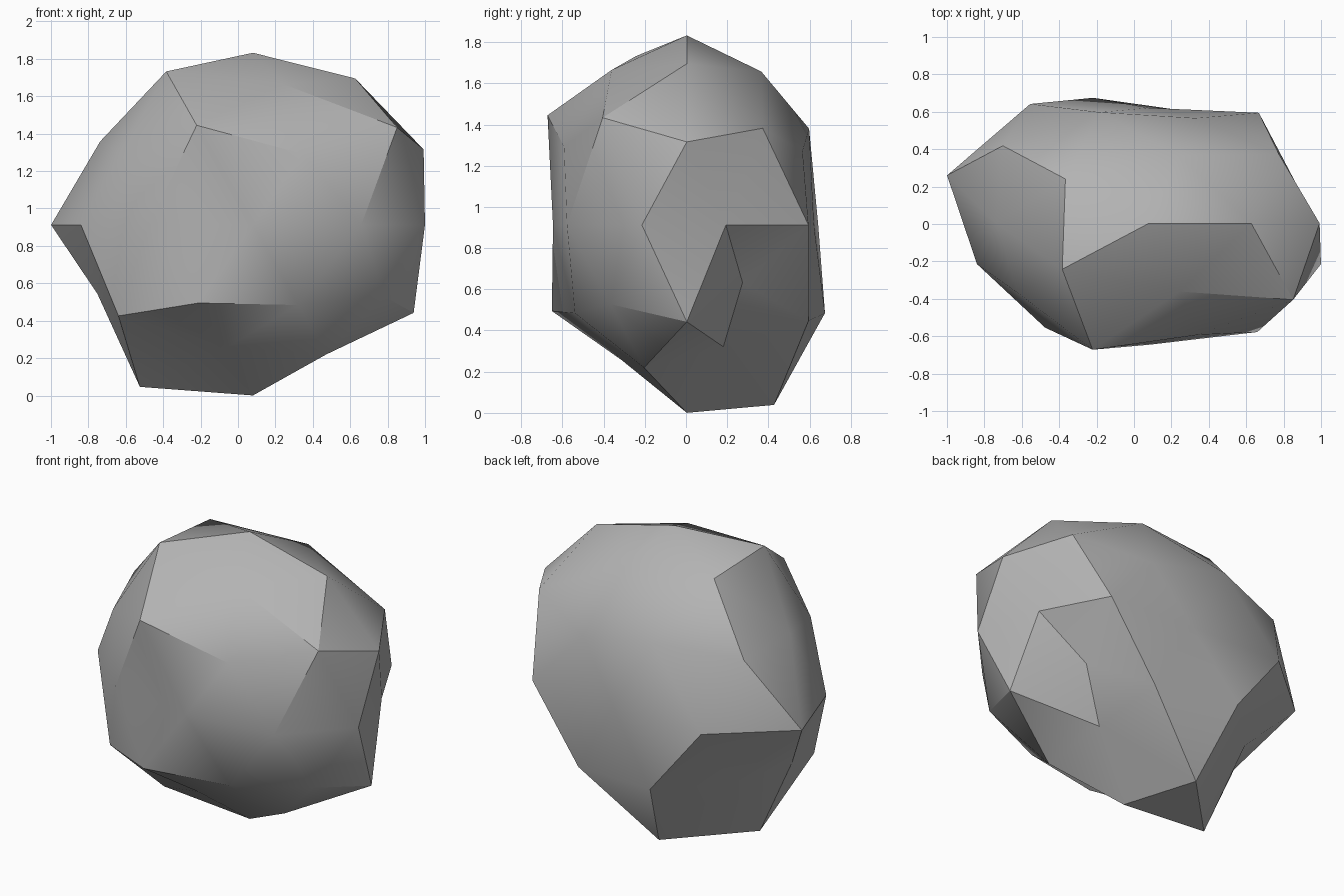
import bpy, bmesh, math

if "Cube" in bpy.data.objects:
    bpy.data.objects.remove(bpy.data.objects["Cube"])

# Radius of every icosphere vertex: one row per height ring, ordered by angle from +x
RINGS = [
    [1.04],                                                          # top
    [1.04, 0.99, 1.05, 1.09, 1.00],
    [1.01, 1.005, 0.96, 1.145, 1.12],
    [1.02, 0.905, 1.08, 0.97, 0.96],
    [0.84, 1.0, 0.845, 1.08, 1.135, 0.967, 0.945, 0.89, 0.985, 0.967],  # waist
    [0.705, 1.08, 0.93, 1.055, 0.97],
    [1.01, 1.0, 0.92, 1.045, 0.92],
    [0.785, 1.16, 1.15, 0.87, 0.92],
    [1.03],                                                          # bottom
]
SCALE = (1.0, 0.73, 0.885)
CENTRE = (0.08, 0.004, 0.912)

# Boulder: dented, squashed icosphere
bm = bmesh.new()
bmesh.ops.create_icosphere(bm, subdivisions=2, radius=1.0)
for v in bm.verts:
    v.co.normalize()


def angle(v):
    return round(math.degrees(math.atan2(v.co.y, v.co.x))) % 360


heights = {}
for v in bm.verts:
    heights.setdefault(round(v.co.z, 2) + 0.0, []).append(v)
for z, radii in zip(sorted(heights, reverse=True), RINGS):
    for v, r in zip(sorted(heights[z], key=angle), radii):
        v.co = [c + d * r * s for c, d, s in zip(CENTRE, v.co, SCALE)]

mesh = bpy.data.meshes.new("boulder")
bm.to_mesh(mesh)
bm.free()
rock = bpy.data.objects.new("boulder", mesh)
bpy.context.collection.objects.link(rock)

# Stone colour
stone = bpy.data.materials.new("grey stone")
stone.diffuse_color = (0.45, 0.45, 0.45, 1)
stone.use_nodes = True
stone.node_tree.nodes["Principled BSDF"].inputs["Base Color"].default_value = stone.diffuse_color
mesh.materials.append(stone)

# Soft faces with sharp creases
bpy.context.view_layer.objects.active = rock
rock.select_set(True)
bpy.ops.object.shade_smooth_by_angle(angle=math.radians(30))
